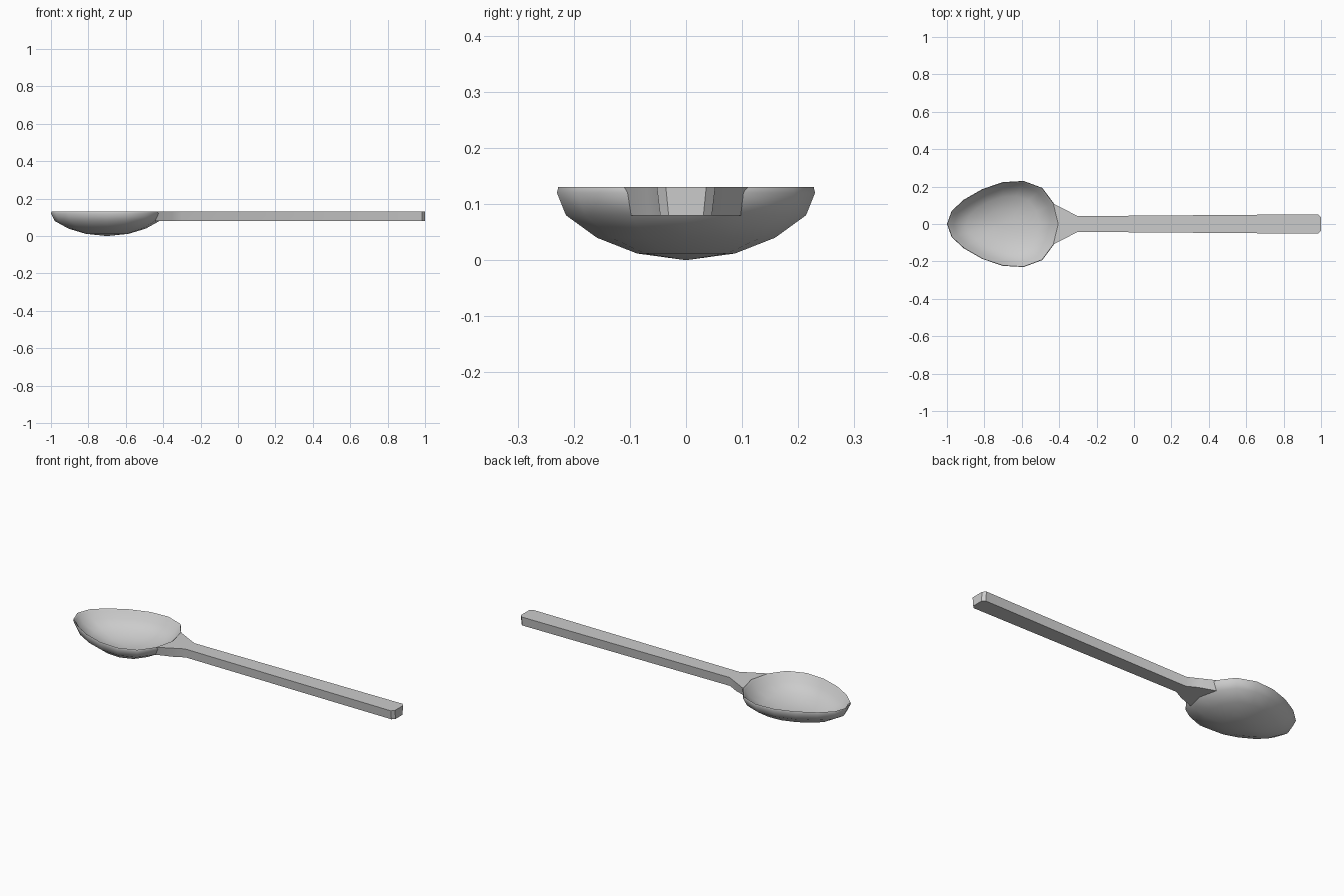
import bpy, bmesh

if "Cube" in bpy.data.objects:
    bpy.data.objects.remove(bpy.data.objects["Cube"])

CX = -0.7  # deepest point of the bowl


def finish(name, bm, angle):
    bmesh.ops.recalc_face_normals(bm, faces=bm.faces)
    me = bpy.data.meshes.new(name)
    bm.to_mesh(me)
    bm.free()
    ob = bpy.data.objects.new(name, me)
    bpy.context.collection.objects.link(ob)
    bpy.context.view_layer.objects.active = ob
    ob.select_set(True)
    bpy.ops.object.shade_smooth_by_angle(angle=angle)
    ob.select_set(False)


def mirrored(half):
    """Close a half outline (y >= 0) by mirroring it across the x axis."""
    return half + [(x, -y) for x, y in reversed(half) if y > 0]


def bridge(bm, a, b):
    n = len(a)
    for i in range(n):
        bm.faces.new((a[i], a[(i + 1) % n], b[(i + 1) % n], b[i]))


# Bowl: egg-shaped outline shrunk towards its centre, outside then rim then inside
half_bowl = [(-1, 0), (-0.975, 0.07), (-0.91, 0.13), (-0.81, 0.187), (-0.70, 0.224),
             (-0.59, 0.23), (-0.49, 0.193), (-0.425, 0.105), (-0.40, 0)]
outline = mirrored(half_bowl)
levels = [(0.38, 0.012), (0.69, 0.04), (0.93, 0.08), (1, 0.12), (0.99, 0.13),
          (0.955, 0.122), (0.88, 0.085), (0.65, 0.05), (0.36, 0.027)]
bm = bmesh.new()
rings = [[bm.verts.new((CX + (x - CX) * s, y * s, z)) for x, y in outline]
         for s, z in levels]
for a, b in zip(rings, rings[1:]):
    bridge(bm, a, b)
for ring, z in ((rings[0], 0.0), (rings[-1], 0.019)):
    tip = bm.verts.new((CX, 0, z))
    for i in range(len(ring)):
        bm.faces.new((ring[i], ring[(i + 1) % len(ring)], tip))
finish("bowl", bm, 0.8)

# Handle: flared neck running into a slightly widening bar with clipped corners
top = mirrored([(-0.405, 0), (-0.432, 0.11), (-0.355, 0.07), (-0.30, 0.042),
                (0.985, 0.052), (1, 0.036)])
bottom = mirrored([(-0.43, 0), (-0.445, 0.098), (-0.355, 0.066), (-0.30, 0.036),
                   (0.985, 0.046), (1, 0.031)])
bm = bmesh.new()
lo, hi = [[bm.verts.new((x, y, z)) for x, y in pts]
          for pts, z in ((bottom, 0.08), (top, 0.13))]
bridge(bm, lo, hi)
bm.faces.new(lo)
bm.faces.new(hi)
finish("handle", bm, 0.6)
